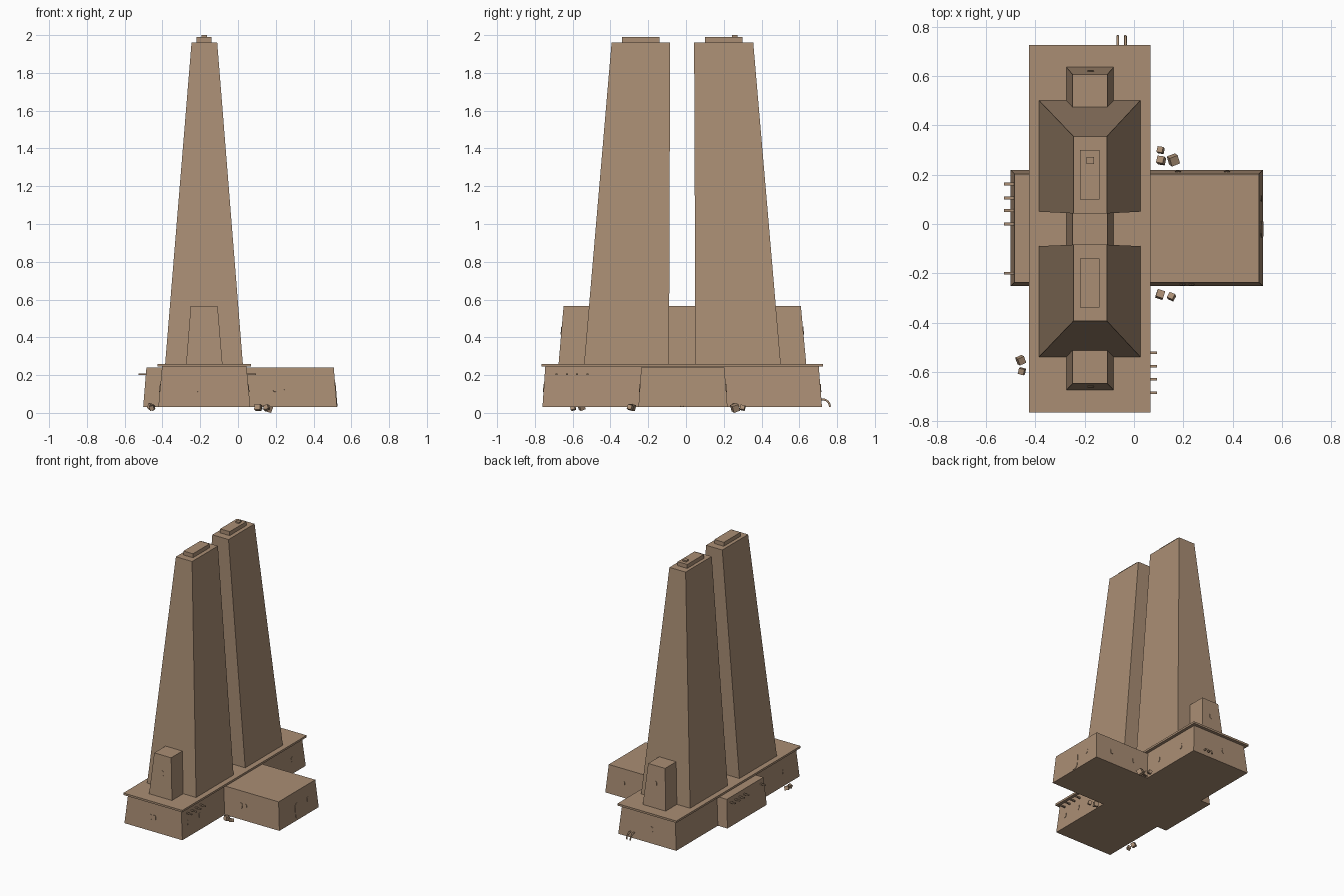
import bpy, bmesh, math, random
from mathutils import Vector, Matrix, Euler

if "Cube" in bpy.data.objects:
    bpy.data.objects.remove(bpy.data.objects["Cube"])

random.seed(4)
stone = bpy.data.materials.new("sandstone")
stone.diffuse_color = (0.40, 0.27, 0.175, 1)
stone.use_nodes = True
stone.node_tree.nodes["Principled BSDF"].inputs["Base Color"].default_value = stone.diffuse_color


def finish(name, bm):
    bmesh.ops.recalc_face_normals(bm, faces=bm.faces[:])
    me = bpy.data.meshes.new(name)
    bm.to_mesh(me)
    bm.free()
    me.materials.append(stone)
    ob = bpy.data.objects.new(name, me)
    bpy.context.collection.objects.link(ob)
    return ob


def frustum(name, z0, z1, low, high=None):
    """Tapered box; low/high are (x0, x1, y0, y1) rectangles."""
    bm = bmesh.new()
    rings = []
    for z, (x0, x1, y0, y1) in ((z0, low), (z1, high or low)):
        rings.append([bm.verts.new((x, y, z)) for x, y in
                      ((x0, y0), (x1, y0), (x1, y1), (x0, y1))])
    bm.faces.new(rings[0][::-1])
    bm.faces.new(rings[1])
    for i in range(4):
        j = (i + 1) % 4
        bm.faces.new((rings[0][i], rings[0][j], rings[1][j], rings[1][i]))
    return finish(name, bm)


def oval(name, wall, along, z, w=0.024, h=0.042):
    """Thin rounded plate on a sloping wall = (axis, sign, z0, offset0, z1, offset1)."""
    axis, sign, z0, o0, z1, o1 = wall
    out = Vector((sign, 0, 0)) if axis == 'x' else Vector((0, sign, 0))
    side = Vector((0, 1, 0)) if axis == 'x' else Vector((1, 0, 0))
    up = (out * sign * (o1 - o0) + Vector((0, 0, z1 - z0))).normalized()
    n = side.cross(up).normalized()
    if n.dot(out) < 0:
        n.negate()
    centre = side * along + out * sign * (o0 + (o1 - o0) * (z - z0) / (z1 - z0))
    centre.z = z
    r = w / 2
    bm = bmesh.new()
    pts = []
    for k in range(14):
        a = math.pi * (k if k < 7 else k - 1) / 6
        shift = (h / 2 - r) * (1 if k < 7 else -1)
        pts.append(centre + side * r * math.cos(a) + up * (r * math.sin(a) + shift))
    back = [bm.verts.new(p - n * 0.003) for p in pts]
    front = [bm.verts.new(p + n * 0.003) for p in pts]
    bm.faces.new(back[::-1])
    bm.faces.new(front)
    for i in range(14):
        j = (i + 1) % 14
        bm.faces.new((back[i], back[j], front[j], front[i]))
    return finish(name, bm)


# Long podium, its roof slab, and the crossing wing
frustum("podium", 0.03, 0.245, (-0.422, 0.065, -0.76, 0.72), (-0.402, 0.045, -0.745, 0.703))
frustum("podium_slab", 0.245, 0.26, (-0.427, 0.068, -0.766, 0.726))
frustum("cross_wing", 0.03, 0.24, (-0.502, 0.524, -0.252, 0.22), (-0.485, 0.507, -0.237, 0.203))

# Low spine block running under both towers
frustum("spine_block", 0.255, 0.567, (-0.275, -0.082, -0.675, 0.637), (-0.25, -0.108, -0.648, 0.608))

# Twin tapering towers with cap plates
for tag, lo, hi, cap in (("back", (0.05, 0.502), (0.043, 0.356), (0.10, 0.30)),
                         ("front", (-0.54, -0.09), (-0.394, -0.084), (-0.34, -0.14))):
    frustum(tag + "_tower", 0.255, 1.96, (-0.386, 0.026, *lo), (-0.246, -0.11, *hi))
    frustum(tag + "_tower_cap", 1.955, 1.99, (-0.22, -0.14, *cap))
frustum("roof_hatch", 1.988, 2.0, (-0.193, -0.163, 0.243, 0.273))

# Walls that carry windows
pod_front = ('y', -1, 0.03, -0.76, 0.245, -0.745)
pod_back = ('y', 1, 0.03, 0.72, 0.245, 0.703)
pod_right = ('x', 1, 0.03, 0.065, 0.245, 0.045)
pod_left = ('x', -1, 0.03, -0.422, 0.245, -0.402)
wing_front = ('y', -1, 0.03, -0.252, 0.24, -0.237)
wing_back = ('y', 1, 0.03, 0.22, 0.24, 0.203)
wing_right = ('x', 1, 0.03, 0.524, 0.24, 0.507)
spine_front = ('y', -1, 0.255, -0.675, 0.567, -0.648)
spine_back = ('y', 1, 0.255, 0.637, 0.567, 0.608)
for wall, spots in ((pod_front, (-0.21, -0.175)), (pod_back, (-0.21,)),
                    (pod_right, (-0.675, -0.535, 0.333, 0.572)), (pod_left, (-0.58,)),
                    (wing_front, (0.197, 0.233)), (wing_back, (0.178, 0.378)),
                    (wing_right, (0.104,))):
    for s in spots:
        oval("window", wall, s, 0.132)
oval("spine_window_front", spine_front, -0.176, 0.435, 0.027)
oval("spine_window_back", spine_back, -0.176, 0.435, 0.027)

# Entrance door
oval("door", wing_right, -0.021, 0.097, 0.066, 0.128)

# Projecting roof beams on the right and left walls
for y in (-0.685, -0.63, -0.578, -0.522):
    frustum("right_beam", 0.200, 0.209, (0.03, 0.094, y - 0.005, y + 0.005))
for y in (-0.2, 0.0, 0.055, 0.106, 0.162):
    frustum("left_beam", 0.200, 0.209, (-0.528, -0.47, y - 0.006, y + 0.006))

# Curved drain pipes at the back
for x in (-0.066, -0.035):
    cu = bpy.data.curves.new("drain_pipe", 'CURVE')
    cu.dimensions = '3D'
    cu.bevel_depth = 0.006
    cu.bevel_resolution = 1
    cu.use_fill_caps = True
    sp = cu.splines.new('POLY')
    path = [(0.70, 0.072)] + [(0.722 + 0.04 * math.sin(a), 0.032 + 0.04 * math.cos(a))
                              for a in (i * math.pi / 12 for i in range(7))]
    sp.points.add(len(path) - 1)
    for p, (y, z) in zip(sp.points, path):
        p.co = (x, y, z, 1)
    cu.materials.append(stone)
    bpy.context.collection.objects.link(bpy.data.objects.new("drain_pipe", cu))

# Scattered rubble cubes
for x, y, s in ((0.108, 0.30, 0.024), (0.11, 0.258, 0.029), (0.16, 0.26, 0.036),
                (0.106, -0.286, 0.031), (0.152, -0.295, 0.025),
                (-0.46, -0.553, 0.029), (-0.455, -0.598, 0.024)):
    bm = bmesh.new()
    rot = Euler((random.uniform(-.4, .4), random.uniform(-.4, .4), random.uniform(-.7, .7)))
    bmesh.ops.create_cube(bm, size=s, matrix=rot.to_matrix().to_4x4())
    low = min(v.co.z for v in bm.verts)
    base = 0.0 if s > 0.035 else 0.01
    bmesh.ops.translate(bm, verts=bm.verts[:], vec=(x, y, base - low))
    finish("rubble", bm)
